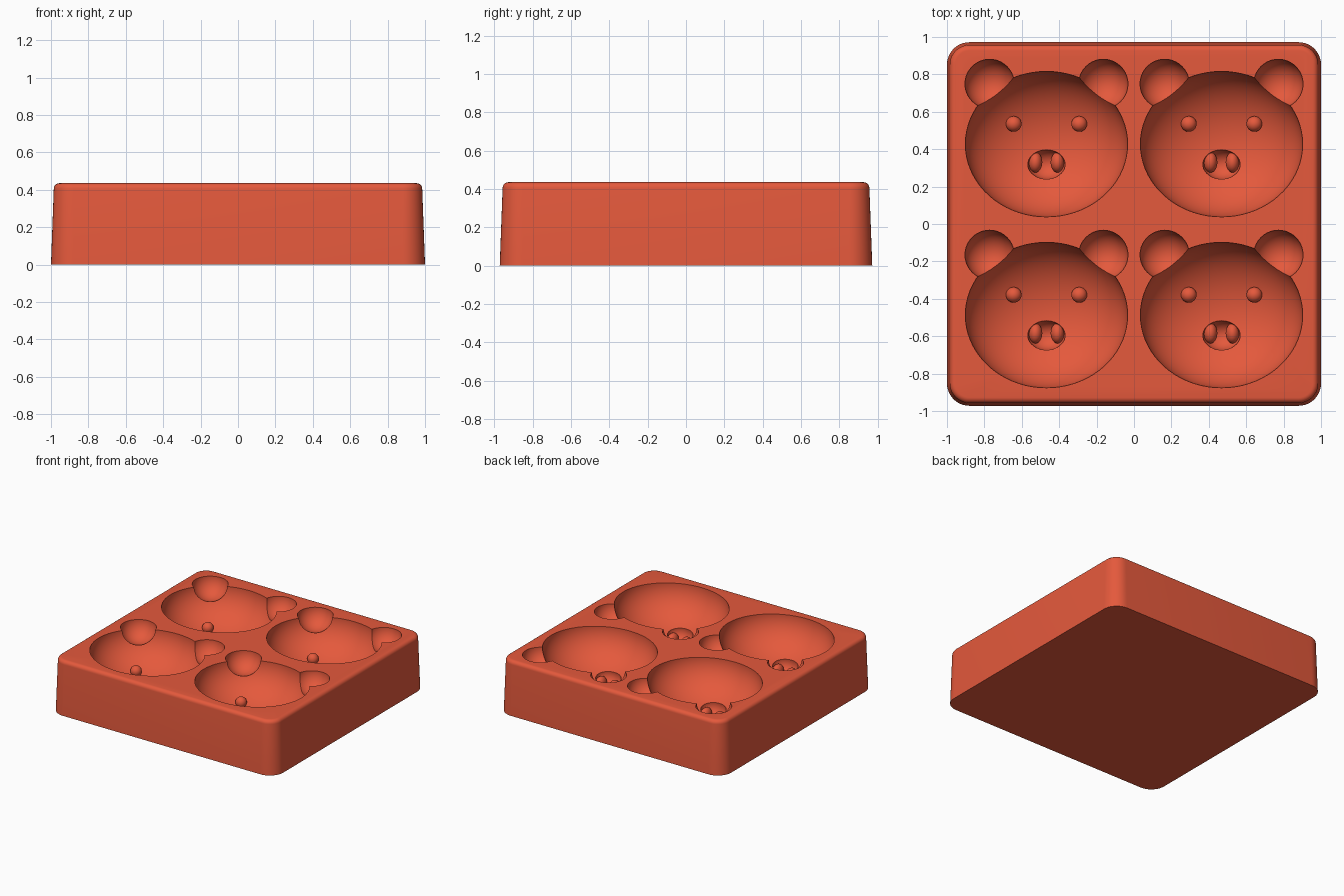
import bpy, bmesh, math
from mathutils import Matrix, Vector

if "Cube" in bpy.data.objects:
    bpy.data.objects.remove(bpy.data.objects["Cube"])

TOP = 0.435
CELLS = [(x, y) for x in (-0.468, 0.468) for y in (-0.487, 0.427)]

red = bpy.data.materials.new("coral_red")
red.use_nodes = True
red.diffuse_color = (0.78, 0.1, 0.045, 1)
red.node_tree.nodes["Principled BSDF"].inputs["Base Color"].default_value = red.diffuse_color


def make_object(name, bm):
    bmesh.ops.recalc_face_normals(bm, faces=bm.faces)
    mesh = bpy.data.meshes.new(name)
    bm.to_mesh(mesh)
    bm.free()
    mesh.materials.append(red)
    obj = bpy.data.objects.new(name, mesh)
    bpy.context.collection.objects.link(obj)
    return obj


def rounded_loop(bm, hx, hy, r, z, steps=10):
    """One rounded rectangle ring of vertices."""
    ring = []
    for quarter, (sx, sy) in enumerate(((1, 1), (-1, 1), (-1, -1), (1, -1))):
        for i in range(steps + 1):
            a = math.pi / 2 * (quarter + i / steps)
            ring.append(bm.verts.new((sx * (hx - r) + r * math.cos(a),
                                      sy * (hy - r) + r * math.sin(a), z)))
    return ring


def ellipsoids(name, spots, radii, segments, rings):
    """The same ellipsoid at each spot (x, y, depth) of every cell."""
    bm = bmesh.new()
    for cx, cy in CELLS:
        for x, y, depth in spots:
            place = Matrix.Translation((cx + x, cy + y, TOP - depth))
            bmesh.ops.create_uvsphere(bm, u_segments=segments, v_segments=rings, radius=1,
                                      matrix=place @ Matrix.Diagonal(Vector((*radii, 1))))
    return make_object(name, bm)


def mirrored(x, y, depth):
    return [(-x, y, depth), (x, y, depth)]


# Tapered block with rounded corners and a rounded top rim
bm = bmesh.new()
bevel = 0.03
levels = [(0, 0)]
for i in range(7):
    a = math.pi / 2 * i / 6
    levels.append((0.015 + bevel * (1 - math.cos(a)), TOP - bevel * (1 - math.sin(a))))
loops = [rounded_loop(bm, 1 - inset, 0.972 - inset, 0.12 - inset, z) for inset, z in levels]
for low, high in zip(loops, loops[1:]):
    for i in range(len(low)):
        j = (i + 1) % len(low)
        bm.faces.new((low[i], low[j], high[j], high[i]))
bm.faces.new(loops[0])
bm.faces.new(loops[-1])
mold = make_object("mold_block", bm)

# Hollows for the face, ears and snout, then raised eyes and nostrils inside
tools = [
    (ellipsoids("face_hollows", [(0, 0, 0)], (0.434, 0.389, 0.29), 72, 41), "DIFFERENCE"),
    (ellipsoids("ear_hollows", mirrored(0.304, 0.322, 0), (0.132, 0.132, 0.132), 40, 25), "DIFFERENCE"),
    (ellipsoids("snout_hollows", [(0, -0.108, 0.27)], (0.1, 0.08, 0.085), 40, 25), "DIFFERENCE"),
    (ellipsoids("eye_bumps", mirrored(0.175, 0.108, 0.237), (0.042, 0.042, 0.042), 24, 15), "UNION"),
    (ellipsoids("nostril_bumps", mirrored(0.059, -0.097, 0.32), (0.037, 0.055, 0.05), 24, 15), "UNION"),
]
for tool, operation in tools:
    mod = mold.modifiers.new(tool.name, "BOOLEAN")
    mod.object = tool
    mod.operation = operation
    mod.solver = "EXACT"
    tool.hide_render = True

# Bake the hollows into the block and drop the helpers
bpy.context.view_layer.update()
graph = bpy.context.evaluated_depsgraph_get()
baked = bpy.data.meshes.new_from_object(mold.evaluated_get(graph))
mold.modifiers.clear()
mold.data = baked
baked.materials.clear()
baked.materials.append(red)
for poly in baked.polygons:
    poly.material_index = 0
for tool, _ in tools:
    bpy.data.objects.remove(tool)

for obj in bpy.context.selected_objects:
    obj.select_set(False)
mold.select_set(True)
bpy.context.view_layer.objects.active = mold
bpy.ops.object.shade_smooth_by_angle(angle=math.radians(30))
